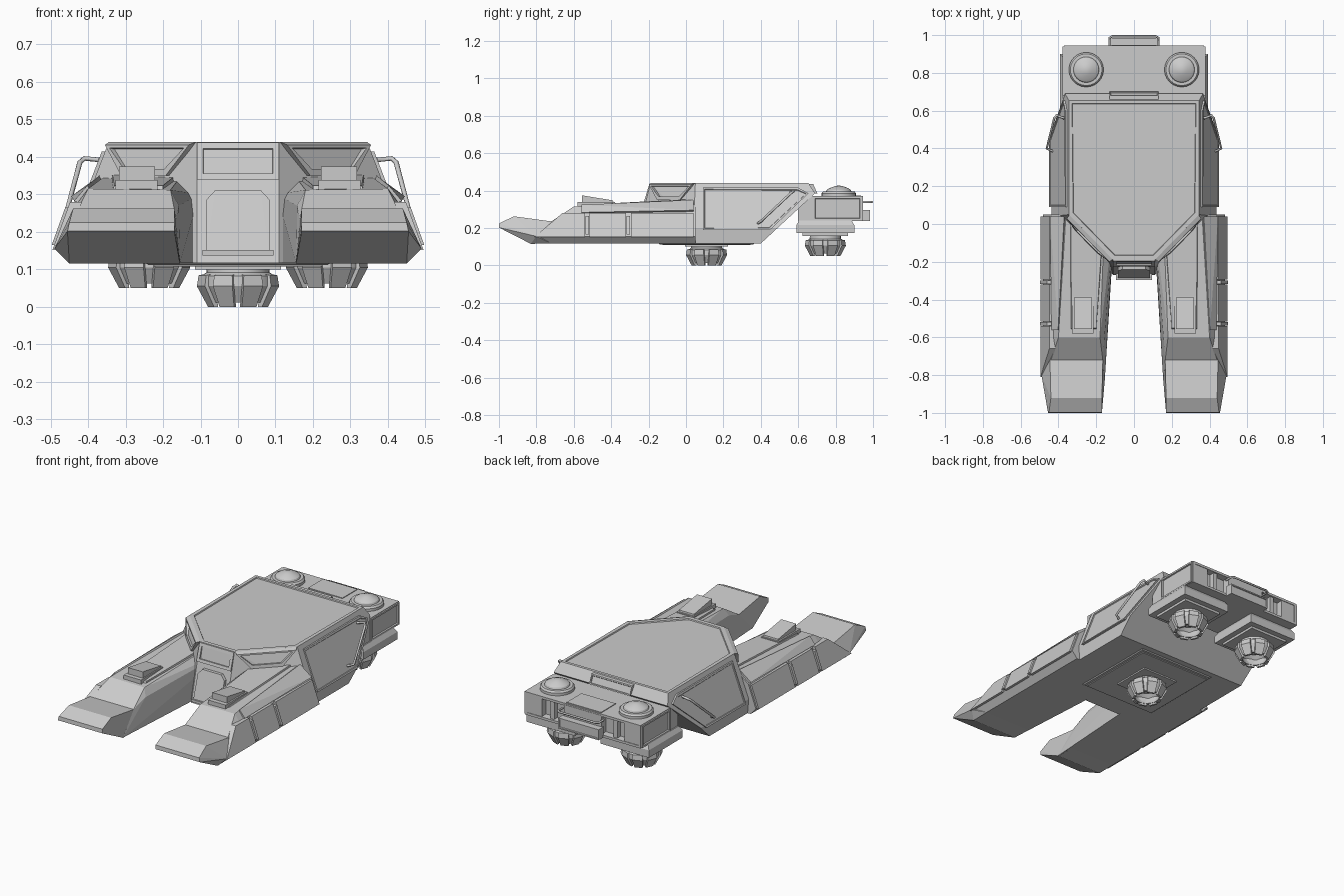
import bpy, bmesh, math
from mathutils import Vector


def finish(name, bm, mirror=False, smooth=False):
    bmesh.ops.recalc_face_normals(bm, faces=bm.faces)
    me = bpy.data.meshes.new(name)
    bm.to_mesh(me)
    bm.free()
    ob = bpy.data.objects.new(name, me)
    bpy.context.collection.objects.link(ob)
    if smooth:
        bpy.ops.object.select_all(action='DESELECT')
        ob.select_set(True)
        bpy.context.view_layer.objects.active = ob
        bpy.ops.object.shade_smooth_by_angle(angle=math.radians(30))
    if mirror:
        m = ob.modifiers.new("Mirror", 'MIRROR')
        m.use_axis = (True, False, False)
    return ob


def solid(name, pts, insets=(), mirror=False):
    """Convex faceted solid; each inset is (direction, border, depth)."""
    bm = bmesh.new()
    for p in pts:
        bm.verts.new(p)
    bmesh.ops.convex_hull(bm, input=bm.verts[:])
    loose = [v for v in bm.verts if not v.link_faces]
    bmesh.ops.delete(bm, geom=loose, context='VERTS')
    bmesh.ops.dissolve_limit(bm, angle_limit=0.03, verts=bm.verts[:], edges=bm.edges[:])
    bmesh.ops.recalc_face_normals(bm, faces=bm.faces)
    for d, border, depth in insets:
        bm.normal_update()
        d = Vector(d).normalized()
        f = max(bm.faces, key=lambda f: (round(f.normal.dot(d), 2), f.calc_area()))
        bmesh.ops.inset_individual(bm, faces=[f], thickness=border, depth=0)
        bmesh.ops.inset_individual(bm, faces=[f], thickness=0.003, depth=depth)
    return finish(name, bm, mirror)


def both(pts):
    return [(s * x, y, z) for x, y, z in pts for s in (1, -1)]


def box(name, x0, x1, y0, y1, z0, z1, insets=(), mirror=False):
    return solid(name, [(x, y, z) for x in (x0, x1) for y in (y0, y1) for z in (z0, z1)],
                 insets, mirror)


def lathe(name, prof, x, y, mirror=False, segs=24):
    bm = bmesh.new()
    vs = [bm.verts.new((r, 0, z)) for r, z in prof]
    es = [bm.edges.new(e) for e in zip(vs, vs[1:])]
    bmesh.ops.spin(bm, geom=vs + es, cent=(0, 0, 0), axis=(0, 0, 1),
                   angle=2 * math.pi, steps=segs)
    bmesh.ops.remove_doubles(bm, verts=bm.verts[:], dist=0.0005)
    bmesh.ops.translate(bm, verts=bm.verts[:], vec=(x, y, 0))
    return finish(name, bm, mirror, True)


def tube(name, pts, r):
    cu = bpy.data.curves.new(name, 'CURVE')
    cu.dimensions = '3D'
    cu.bevel_depth, cu.bevel_resolution, cu.use_fill_caps = r, 1, True
    sp = cu.splines.new('POLY')
    sp.points.add(len(pts) - 1)
    for p, c in zip(sp.points, pts):
        p.co = (*c, 1)
    bpy.context.collection.objects.link(bpy.data.objects.new(name, cu))


def side(z):
    """Half width of the sloping cabin wall at height z."""
    return 0.437 - (z - 0.2) * 0.385


# Main cabin with recessed roof panel
solid("cabin", both([(0.345, 0.655, 0.44), (0.345, 0.05, 0.44), (0.11, -0.19, 0.44),
                     (0.11, -0.2, 0.34), (0.11, -0.265, 0.13), (0.11, -0.27, 0.117),
                     (0.437, 0.04, 0.2), (0.437, 0.49, 0.2), (0.43, 0.04, 0.117),
                     (0.43, 0.40, 0.117), (0.365, 0.69, 0.385)]),
      [((0, 0, 1), 0.024, -0.006)])

# Raised side panels and handrails
panel = [(0.09, 0.415), (0.6, 0.415), (0.655, 0.385), (0.45, 0.19), (0.09, 0.19)]
solid("side_panel", [(side(z) + o, y, z) for y, z in panel for o in (-0.02, 0.009)],
      [((1, 0, 0.4), 0.012, -0.004)], True)
for s in (1, -1):
    tube("handrail", [(s * 0.37, 0.56, 0.392), (s * 0.41, 0.575, 0.396),
                      (s * 0.422, 0.56, 0.385), (s * 0.462, 0.40, 0.235),
                      (s * 0.43, 0.385, 0.225)], 0.007)

# Brow panel, nose hatch and rear roof hatch
solid("brow_panel", both([(0.11, -0.17, 0.438), (0.11, -0.195, 0.438),
                          (0.11, -0.225, 0.34), (0.11, -0.19, 0.34)]),
      [((0, -1, 0.2), 0.024, -0.012)])
solid("nose_hatch", both([(0.06, -0.24, 0.312), (0.085, -0.247, 0.285), (0.085, -0.29, 0.14),
                          (0.06, -0.2, 0.312), (0.085, -0.2, 0.285), (0.085, -0.2, 0.14)]))
box("nose_sill", -0.095, 0.095, -0.296, -0.22, 0.137, 0.152)
solid("rear_hatch", both([(0.13, 0.65, 0.435), (0.13, 0.68, 0.435),
                          (0.13, 0.702, 0.385), (0.13, 0.66, 0.385)]),
      [((0, 1, 0.3), 0.009, -0.006)])

# Slanted viewports on the diagonal front corners
d, n, mid = Vector((0.70, 0.714, 0)), Vector((0.714, -0.70, 0)), Vector((0.2275, -0.07, 0))
port = [(-0.165, 0.0, 0.44), (0.165, 0.0, 0.44), (-0.16, 0.022, 0.432), (0.16, 0.022, 0.432),
        (-0.085, 0.035, 0.35), (0.085, 0.035, 0.35), (-0.085, -0.04, 0.35), (0.085, -0.04, 0.35)]
solid("corner_viewport", [mid + d * u + n * v + Vector((0, 0, z)) for u, v, z in port],
      [(n, 0.02, -0.024)], True)

# Forward pods: body and wedge nose
solid("pod_body", [(0.10, 0.05, 0.117), (0.45, 0.05, 0.117), (0.483, 0.05, 0.155),
                   (0.435, 0.05, 0.285), (0.36, 0.05, 0.345), (0.155, 0.05, 0.345),
                   (0.103, 0.05, 0.30), (0.18, -0.6, 0.312), (0.158, -0.62, 0.27),
                   (0.40, -0.6, 0.315), (0.43, -0.6, 0.275),
                   (0.155, -0.83, 0.117), (0.45, -0.83, 0.117), (0.483, -0.8, 0.155),
                   (0.165, -0.72, 0.235), (0.44, -0.72, 0.235)], (), True)
solid("pod_nose", [(0.165, -0.72, 0.235), (0.445, -0.72, 0.235), (0.17, -0.92, 0.262),
                   (0.44, -0.92, 0.262), (0.17, -0.998, 0.225), (0.45, -0.998, 0.225),
                   (0.17, -1, 0.202), (0.455, -1, 0.202), (0.155, -0.83, 0.115),
                   (0.45, -0.83, 0.115), (0.49, -0.8, 0.155), (0.16, -0.72, 0.117),
                   (0.45, -0.72, 0.117)], (), True)

# Pod side armour in three segments, with ribs between
for a0, a1, b1 in ((0.04, -0.295, -0.295), (-0.32, -0.515, -0.515), (-0.54, -0.81, -0.66)):
    solid("pod_side_plate", [(x + o, y, z) for o in (-0.02, 0.012) for x, y, z in
                             ((0.483, a0, 0.152), (0.483, a1, 0.152),
                              (0.436, a0, 0.28), (0.436, b1, 0.28))], (), True)
for y in (-0.308, -0.528):
    solid("pod_rib", [(x + o, y + t, z) for o in (-0.03, 0.018) for t in (-0.009, 0.009)
                      for x, z in ((0.479, 0.165), (0.443, 0.265))], (), True)

# Pod upper shoulder strip, raised deck and top box
solid("pod_shoulder", [(0.43, 0.04, 0.285), (0.445, 0.04, 0.295), (0.37, 0.04, 0.35),
                       (0.36, 0.04, 0.33), (0.42, -0.56, 0.275), (0.437, -0.56, 0.283),
                       (0.402, -0.56, 0.324), (0.39, -0.56, 0.305)], (), True)
solid("pod_deck", [(0.16, -0.02, 0.33), (0.34, 0.0, 0.33), (0.165, -0.02, 0.352),
                   (0.335, 0.0, 0.352), (0.2, -0.56, 0.31), (0.335, -0.56, 0.31),
                   (0.2, -0.55, 0.324), (0.33, -0.55, 0.324)], (), True)
box("pod_box_base", 0.215, 0.327, -0.58, -0.38, 0.30, 0.338, (), True)
solid("pod_box", [(x, y, z) for x in (0.222, 0.318)
                  for y, z in ((-0.555, 0.32), (-0.555, 0.374), (-0.39, 0.347), (-0.385, 0.32))],
      (), True)

# Rear engine block with recessed end windows
box("rear_block", -0.37, 0.37, 0.6, 0.945, 0.237, 0.37, [((0, 1, 0), 0.02, -0.04)])
box("rear_block_side_frame", 0.36, 0.378, 0.68, 0.94, 0.24, 0.367, [((1, 0, 0), 0.014, -0.008)], True)
box("rear_corner", 0.265, 0.36, 0.89, 0.942, 0.245, 0.362, (), True)
box("rear_post", 0.19, 0.215, 0.89, 0.935, 0.245, 0.36, (), True)
box("rear_center", -0.12, 0.12, 0.89, 0.947, 0.245, 0.362)
box("rear_top_panel", -0.11, 0.11, 0.8, 0.935, 0.36, 0.374)
box("bumper", -0.13, 0.13, 0.94, 0.985, 0.236, 0.297, [((0, 1, 0), 0.01, -0.005)])
tube("rear_rail", [(-0.13, 0.94, 0.338), (-0.13, 0.985, 0.338), (-0.115, 0.994, 0.338),
                   (0.115, 0.994, 0.338), (0.13, 0.985, 0.338), (0.13, 0.94, 0.338)], 0.006)
lathe("rear_dome", [(0.092, 0.36), (0.092, 0.385), (0.084, 0.395), (0.068, 0.395), (0.064, 0.404),
                    (0.05, 0.413), (0.03, 0.42), (0.018, 0.425), (0, 0.426)], 0.253, 0.817, True)


# Lift thrusters: open cup with eight petals
def thruster(x, y, z, mirror):
    cup = [(0, 0.115), (0.082, 0.115), (0.084, 0.092), (0.1, 0.082), (0.101, 0.055),
           (0.078, 0.012), (0.066, 0.012), (0.08, 0.05), (0.06, 0.07), (0, 0.07)]
    lathe("thruster_cup", [(r, h + z) for r, h in cup], x, y, mirror)
    for i in range(8):
        a = math.tau * (i + 0.5) / 8
        c, s = math.cos(a), math.sin(a)
        pts = [(r * c - w * s + x, r * s + w * c + y, h + z)
               for r, h, wd in ((0.082, 0.088, 0.026), (0.103, 0.084, 0.026), (0.107, 0.055, 0.028),
                                (0.095, 0.05, 0.028), (0.066, 0.0, 0.021), (0.078, 0.0, 0.021))
               for w in (-wd, wd)]
        solid("thruster_petal", pts, (), mirror)


thruster(0, 0.11, 0, False)
thruster(0.237, 0.745, 0.05, True)

# Thruster mounting plates
solid("belly_panel", both([(0.25, -0.15, 0.12), (0.25, 0.37, 0.12),
                           (0.24, -0.14, 0.112), (0.24, 0.36, 0.112)]), [((0, 0, -1), 0.02, 0.004)])
box("belly_mount", -0.115, 0.115, -0.005, 0.225, 0.1, 0.125)
solid("rear_mount", [(0.237 + u * h, 0.745 + v * h, z) for h, z in ((0.14, 0.24), (0.155, 0.215),
                     (0.155, 0.172)) for u in (-1, 1) for v in (-1, 1)], (), True)
box("rear_mount_lower", 0.115, 0.359, 0.623, 0.867, 0.158, 0.18, (), True)
